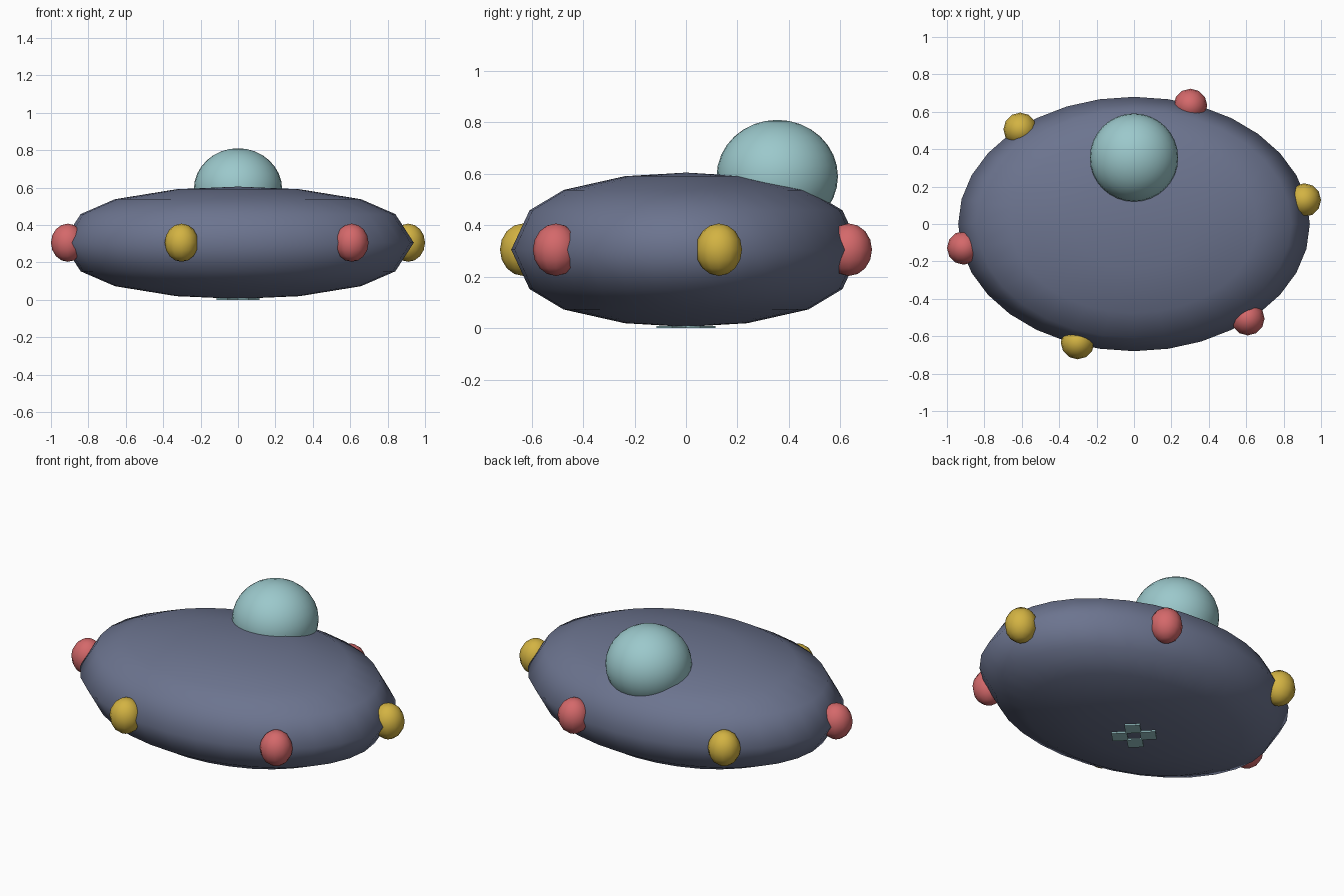
import bpy
import bmesh
from math import cos, sin, pi, radians
from mathutils import Vector

cube = bpy.data.objects.get("Cube")
if cube:
    bpy.data.objects.remove(cube, do_unlink=True)


def material(name, rgb):
    mat = bpy.data.materials.new(name)
    mat.use_nodes = True
    color = (*rgb, 1.0)
    mat.diffuse_color = color
    bsdf = next(n for n in mat.node_tree.nodes if n.type == "BSDF_PRINCIPLED")
    bsdf.inputs["Base Color"].default_value = color
    return mat


slate = material("slate_hull", (0.15, 0.175, 0.275))
aqua = material("aqua_glass", (0.33, 0.58, 0.60))
red = material("red_lamp", (0.66, 0.14, 0.145))
yellow = material("yellow_lamp", (0.65, 0.45, 0.055))


def finish(name, bm, mat, smooth=True):
    bmesh.ops.recalc_face_normals(bm, faces=bm.faces)
    mesh = bpy.data.meshes.new(name)
    bm.to_mesh(mesh)
    bm.free()
    mesh.materials.append(mat)
    for poly in mesh.polygons:
        poly.use_smooth = smooth
    obj = bpy.data.objects.new(name, mesh)
    bpy.context.collection.objects.link(obj)
    return obj


def ellipsoid(name, center, radii, segments, rings, mat):
    bm = bmesh.new()
    bmesh.ops.create_uvsphere(bm, u_segments=segments, v_segments=rings, radius=1)
    bmesh.ops.scale(bm, vec=radii, verts=bm.verts)
    obj = finish(name, bm, mat)
    obj.location = center
    return obj


# Saucer hull: a lens profile spun around z, then stretched to an oval
MID = 0.305
SIZE = Vector((0.94, 0.68, 0.30))
half = [(0.35, 0.953), (0.70, 0.775), (0.895, 0.51)]
profile = half + [(1, 0)] + [(r, -z) for r, z in reversed(half)]
SEGMENTS = 32

bm = bmesh.new()
loops = []
for r, z in profile:
    loops.append([bm.verts.new((r * cos(2 * pi * i / SEGMENTS),
                                r * sin(2 * pi * i / SEGMENTS), z))
                  for i in range(SEGMENTS)])
poles = [bm.verts.new((0, 0, 1)), bm.verts.new((0, 0, -1))]
for i in range(SEGMENTS):
    j = (i + 1) % SEGMENTS
    for a, b in zip(loops, loops[1:]):
        bm.faces.new((a[i], b[i], b[j], a[j]))
    bm.faces.new((poles[0], loops[0][i], loops[0][j]))
    bm.faces.new((poles[1], loops[-1][j], loops[-1][i]))
bmesh.ops.scale(bm, vec=SIZE, verts=bm.verts)
hull = finish("hull", bm, slate)
hull.location.z = MID

# Glass dome towards the back
ellipsoid("dome", (0, 0.355, 0.59), (0.236, 0.236, 0.22), 32, 16, aqua)

# Six lamps around the rim, alternating colours
for k in range(6):
    angle = radians(11 + 60 * k)
    ellipsoid(f"rim_lamp_{k + 1}",
              (0.927 * cos(angle), 0.67 * sin(angle), MID),
              (0.09, 0.09, 0.102), 12, 8, red if k % 2 else yellow)

# Four small glass plates under the hull
for sx in (-1, 1):
    for sy in (-1, 1):
        bm = bmesh.new()
        bmesh.ops.create_cube(bm, size=1)
        bmesh.ops.scale(bm, vec=(0.085, 0.085, 0.009), verts=bm.verts)
        plate = finish("belly_plate", bm, aqua, smooth=False)
        plate.location = (0.055 * sx, 0.055 * sy, 0.0045)
        plate.rotation_euler.z = radians(45)
